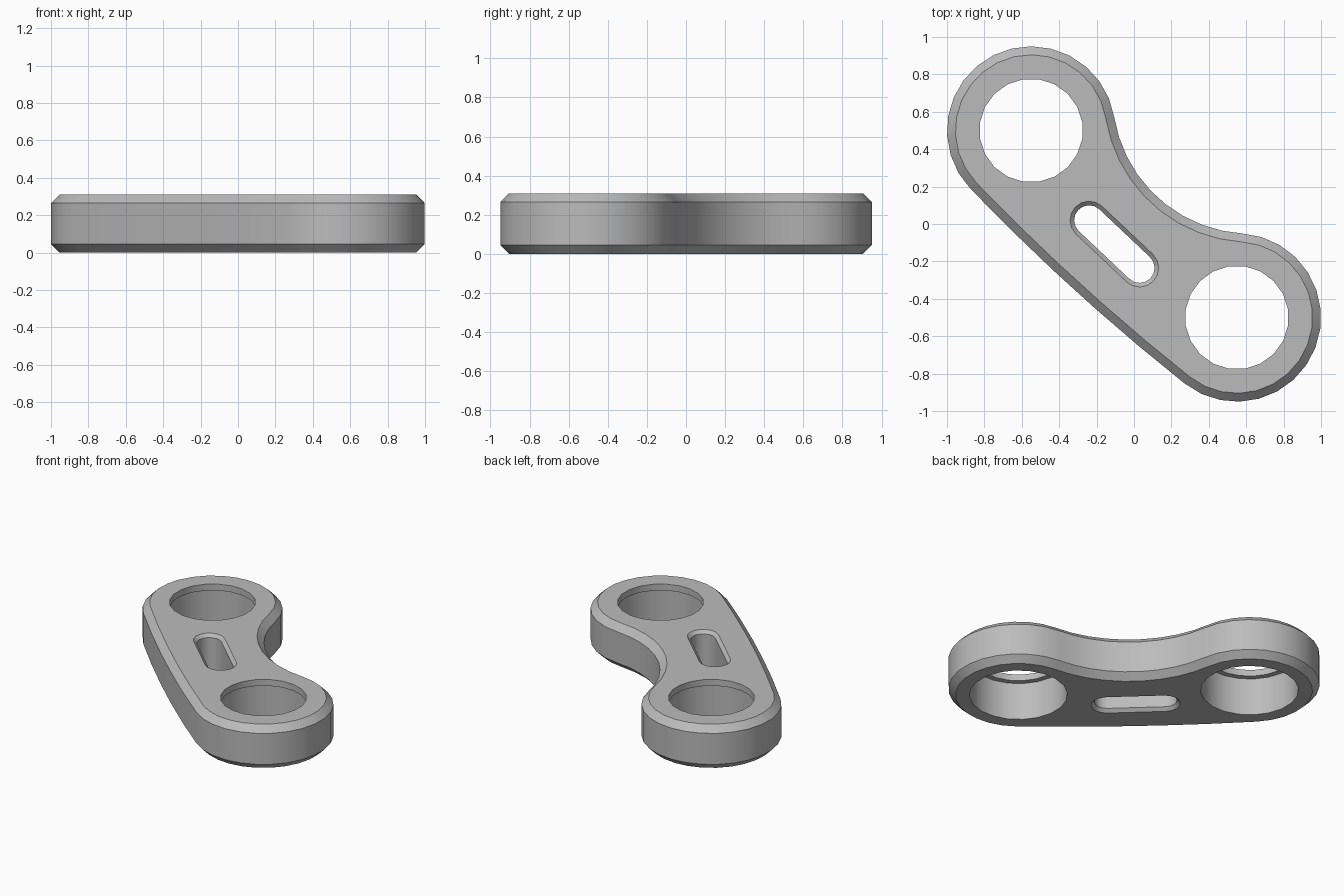
import bpy, bmesh
from math import atan2, cos, sin, pi, radians, hypot
from mathutils import Vector

cube = bpy.data.objects.get("Cube")
if cube:
    bpy.data.objects.remove(cube)

# Main dimensions
HEIGHT, CHAMFER = 0.31, 0.045
LOBE = Vector((0.55, -0.5))        # lobe centre; the other lobe is opposite
LOBE_R, BORE_R, LIP_R = 0.45, 0.315, 0.277
WAIST, BULGE = 0.19, 0.475         # side distances from the middle
SLOT_A, SLOT_B = Vector((-0.24, 0.02)), Vector((0.03, -0.235))
SLOT_R, SLOT_EDGE = 0.102, 0.022

half = LOBE.length
phi = atan2(-LOBE.x, LOBE.y) + pi   # direction across the link
across = Vector((cos(phi), sin(phi)))


def arc(centre, r, start, end, steps):
    return [centre + r * Vector((cos(a), sin(a)))
            for a in (start + (end - start) * i / steps for i in range(steps + 1))]


def outline(inset):
    """Two lobes joined by a tangent hollow side and a tangent bowed side."""
    hollow_r = (half**2 + WAIST**2 - LOBE_R**2) / (2 * (LOBE_R - WAIST))
    bow_r = (half**2 + BULGE**2 - LOBE_R**2) / (2 * (BULGE - LOBE_R))
    tc = atan2(half, hollow_r + WAIST)
    tb = atan2(half, bow_r - BULGE)
    r = LOBE_R - inset
    pts = arc(LOBE, r, phi - pi + tb, phi + tc, 16)
    pts += arc(across * (hollow_r + WAIST), hollow_r + inset,
               phi + pi + tc, phi + pi - tc, 9)[1:-1]
    pts += arc(-LOBE, r, phi - tc, phi + pi - tb, 16)
    pts += arc(across * (bow_r - BULGE), bow_r - inset,
               phi + pi - tb, phi + pi + tb, 5)[1:-1]
    return pts


def circle(centre, r):
    return arc(centre, r, pi / 20, pi / 20 + 2 * pi, 20)[:-1]


def slot(r):
    d = SLOT_B - SLOT_A
    a = atan2(d.y, d.x)
    return (arc(SLOT_B, r, a - pi / 2, a + pi / 2, 8)
            + arc(SLOT_A, r, a + pi / 2, a + 3 * pi / 2, 8))


bm = bmesh.new()
bottom_edges, top_edges = [], []


def wall(levels):
    """Stack loops of (points, z) into a wall and keep its two rims for the caps."""
    rings = [[bm.verts.new((p.x, p.y, z)) for p in pts] for pts, z in levels]
    n = len(rings[0])
    for low, high in zip(rings, rings[1:]):
        for i in range(n):
            j = (i + 1) % n
            bm.faces.new((low[i], low[j], high[j], high[i]))
    for ring, rim in ((rings[0], bottom_edges), (rings[-1], top_edges)):
        rim += [bm.edges.get((ring[i], ring[(i + 1) % n])) for i in range(n)]


# Chamfered outer side
wall([(outline(CHAMFER), 0), (outline(0), CHAMFER),
      (outline(0), HEIGHT - CHAMFER), (outline(CHAMFER), HEIGHT)])

# Bores with a thin retaining lip at the top
for c in (LOBE, -LOBE):
    wall([(circle(c, BORE_R), 0), (circle(c, BORE_R), HEIGHT - CHAMFER),
          (circle(c, LIP_R), HEIGHT - CHAMFER), (circle(c, LIP_R), HEIGHT)])

# Slot with chamfered rims
wall([(slot(SLOT_R), 0), (slot(SLOT_R - SLOT_EDGE), SLOT_EDGE),
      (slot(SLOT_R - SLOT_EDGE), HEIGHT - SLOT_EDGE), (slot(SLOT_R), HEIGHT)])

# Flat bottom and top
for rim in (bottom_edges, top_edges):
    bmesh.ops.triangle_fill(bm, use_beauty=True, use_dissolve=False, edges=rim)
bmesh.ops.recalc_face_normals(bm, faces=bm.faces)

mesh = bpy.data.meshes.new("link_plate")
bm.to_mesh(mesh)
bm.free()
plate = bpy.data.objects.new("link_plate", mesh)
bpy.context.collection.objects.link(plate)

# Plain grey material
grey = bpy.data.materials.new("plain_grey")
grey.use_nodes = True
colour = (0.5, 0.5, 0.5, 1)
grey.diffuse_color = colour
grey.node_tree.nodes["Principled BSDF"].inputs["Base Color"].default_value = colour
mesh.materials.append(grey)

bpy.ops.object.select_all(action='DESELECT')
plate.select_set(True)
bpy.context.view_layer.objects.active = plate
bpy.ops.object.shade_smooth_by_angle(angle=radians(30))
